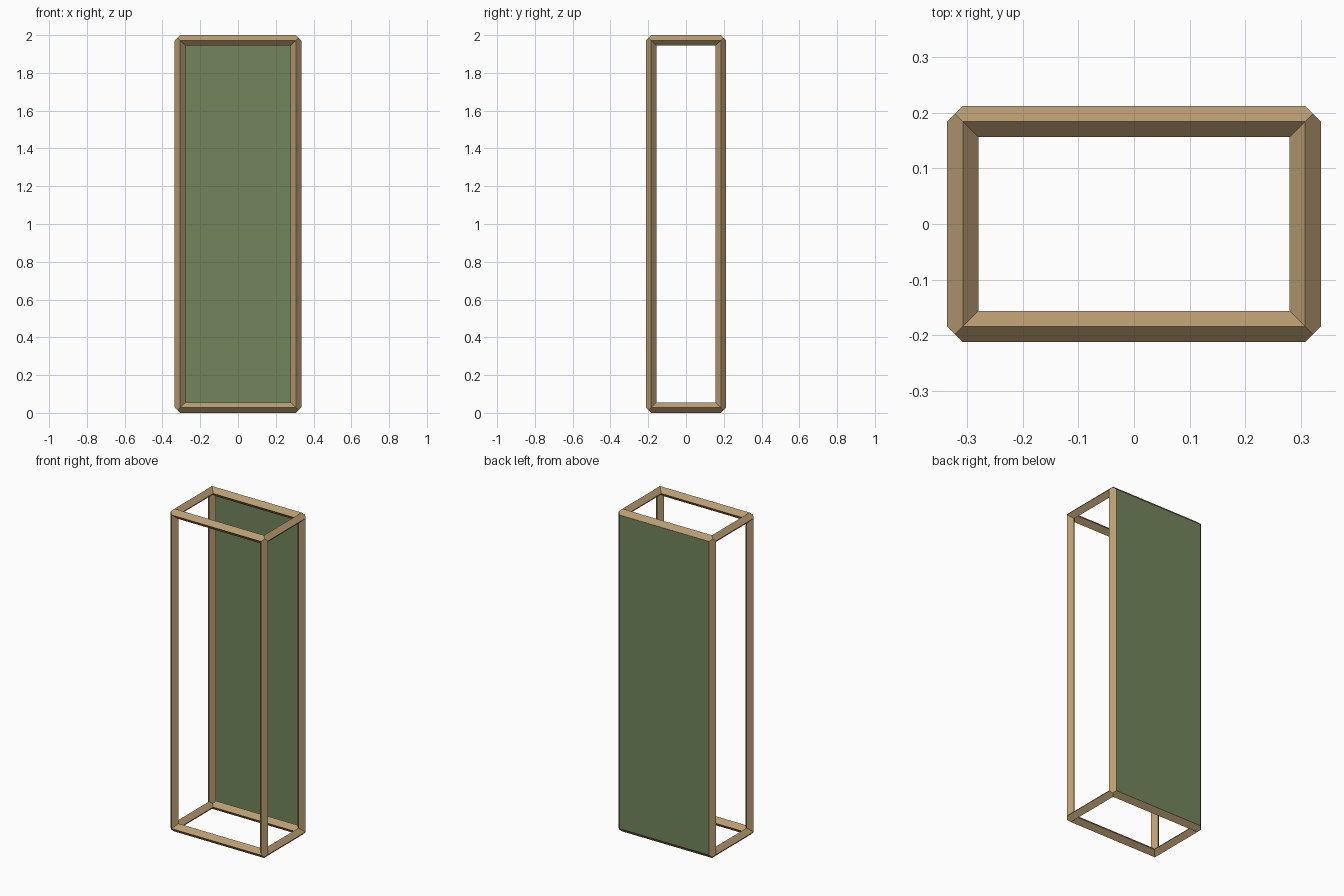
import bpy, bmesh
from itertools import product
from mathutils import Vector

if "Cube" in bpy.data.objects:
    bpy.data.objects.remove(bpy.data.objects["Cube"])

H = 0.028                              # half diagonal of the diamond-section bars
HALF = Vector((0.307, 0.184, 0.972))   # bar centre lines
CENTRE = Vector((0, 0, 1.0))


def material(name, rgb):
    m = bpy.data.materials.new(name)
    m.diffuse_color = (*rgb, 1)
    m.use_nodes = True
    m.node_tree.nodes["Principled BSDF"].inputs["Base Color"].default_value = m.diffuse_color
    return m


def finish(bm, name, mat):
    me = bpy.data.meshes.new(name)
    bm.to_mesh(me)
    bm.free()
    ob = bpy.data.objects.new(name, me)
    bpy.context.collection.objects.link(ob)
    me.materials.append(mat)
    return ob


wood = material("wood", (0.49, 0.34, 0.17))
green = material("green_board", (0.17, 0.235, 0.105))

# Frame: twelve diamond bars with mitred corners
bm = bmesh.new()
corner = {}
for s in product((-1, 1), repeat=3):
    def vert(local):
        return bm.verts.new([CENTRE[i] + s[i] * (HALF[i] + local[i]) for i in range(3)])
    corner[s] = {
        "tip": vert([H / 2] * 3),
        "inner": vert([-H / 2] * 3),
        "ridge": [vert([H if i == a else 0 for i in range(3)]) for a in range(3)],
        "inset": [vert([0 if i == a else -H for i in range(3)]) for a in range(3)],
    }

for axis in range(3):
    b, c = (axis + 1) % 3, (axis + 2) % 3
    for sb, sc in product((-1, 1), repeat=2):
        ends = []
        for sa in (-1, 1):
            s = [0, 0, 0]
            s[axis], s[b], s[c] = sa, sb, sc
            k = corner[tuple(s)]
            r, n = k["ridge"], k["inset"]
            ends.append([[r[b], k["tip"], r[c]], [r[c], n[c]],
                         [n[c], k["inner"], n[b]], [n[b], r[b]]])
        for p, q in zip(*ends):
            bm.faces.new(p + q[::-1])
bmesh.ops.recalc_face_normals(bm, faces=bm.faces)
finish(bm, "frame", wood)

# Back panel: flat sheet spanning the rear ridges
bm = bmesh.new()
y = HALF.y + H + 0.0003
bm.faces.new([bm.verts.new((x * HALF.x, y, CENTRE.z + z * HALF.z))
              for x, z in ((1, -1), (-1, -1), (-1, 1), (1, 1))])
finish(bm, "back_panel", green)
